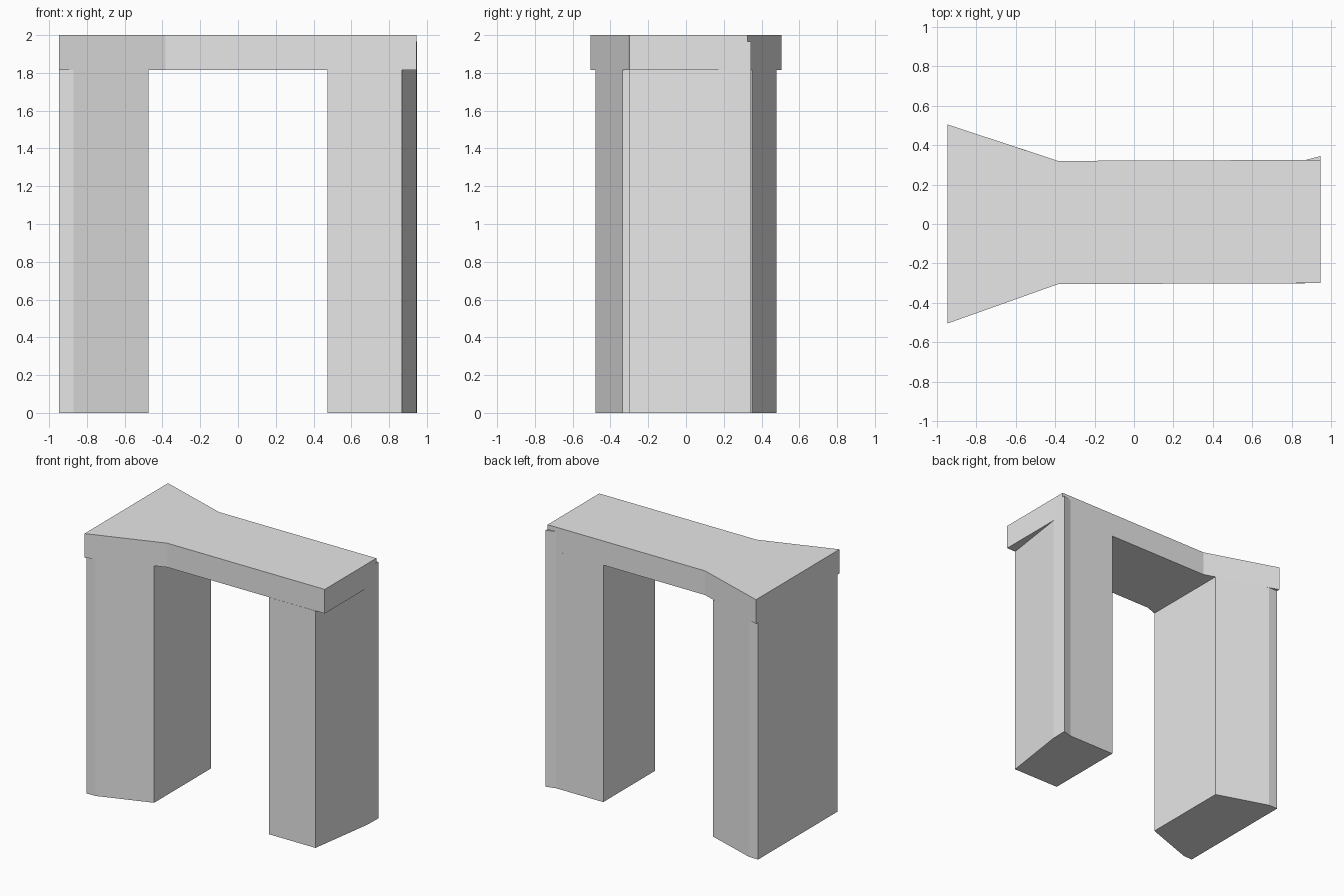
import bpy
import bmesh

cube = bpy.data.objects.get("Cube")
if cube:
    bpy.data.objects.remove(cube, do_unlink=True)

stone = bpy.data.materials.new("pale grey stone")
stone.use_nodes = True
colour = (0.8, 0.8, 0.8, 1)
stone.diffuse_color = colour
stone.node_tree.nodes["Principled BSDF"].inputs["Base Color"].default_value = colour


def prism(name, outline, bottom, top):
    """Extrude a counter-clockwise plan outline between two heights."""
    bm = bmesh.new()
    base = bm.faces.new([bm.verts.new((x, y, bottom)) for x, y in outline])
    up = bmesh.ops.extrude_face_region(bm, geom=[base], use_keep_orig=True)
    moved = [v for v in up["geom"] if isinstance(v, bmesh.types.BMVert)]
    bmesh.ops.translate(bm, verts=moved, vec=(0, 0, top - bottom))
    bmesh.ops.recalc_face_normals(bm, faces=bm.faces)
    mesh = bpy.data.meshes.new(name)
    bm.to_mesh(mesh)
    bm.free()
    mesh.materials.append(stone)
    obj = bpy.data.objects.new(name, mesh)
    bpy.context.collection.objects.link(obj)
    return obj


LINTEL = 1.815  # underside of the lintel
TOP = 2.0

# Lintel slab, flaring towards its right end
prism("lintel", [(-0.947, -0.505), (-0.385, -0.305), (0.945, -0.3),
                 (0.945, 0.325), (-0.385, 0.32), (-0.947, 0.505)], LINTEL, TOP)

# Wide pier with blunted outer corners
prism("right_pier", [(-0.947, -0.48), (-0.872, -0.478), (-0.475, -0.337),
                     (-0.475, 0.35), (-0.872, 0.48), (-0.947, 0.48)], 0, LINTEL)

# Narrow pier with a slanted outer end
prism("left_pier", [(0.475, -0.303), (0.868, -0.302), (0.944, 0.22),
                    (0.947, 0.345), (0.872, 0.325), (0.475, 0.323)], 0, LINTEL)

# Pier corner that rises past the back of the lintel
prism("pier_corner", [(0.872, 0.325), (0.944, 0.22), (0.947, 0.345)], LINTEL, 1.965)
